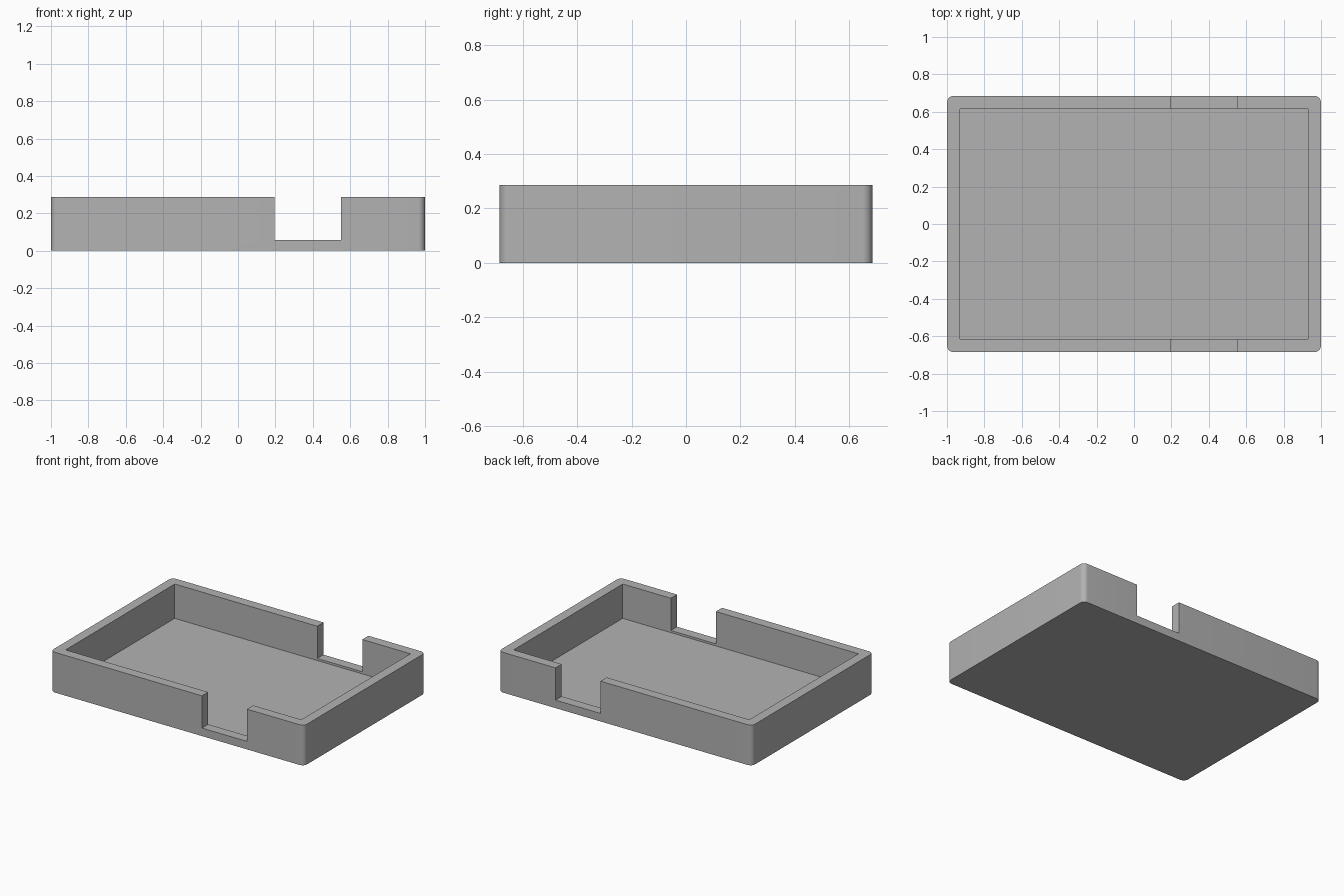
import bpy
import bmesh
from math import radians

if "Cube" in bpy.data.objects:
    bpy.data.objects.remove(bpy.data.objects["Cube"], do_unlink=True)

HALF_X, HALF_Y, HEIGHT = 1.0, 0.685, 0.287
WALL, FLOOR, CORNER = 0.07, 0.042, 0.036
NOTCH_LEFT, NOTCH_RIGHT, NOTCH_FLOOR = 0.195, 0.55, 0.057
TOP = HEIGHT + 0.1  # cutters reach past the rim

grey = bpy.data.materials.new("plain grey")
grey.use_nodes = True
colour = (0.45, 0.45, 0.45, 1)
grey.diffuse_color = colour
grey.node_tree.nodes["Principled BSDF"].inputs["Base Color"].default_value = colour


def box(name, low, high, radius=0):
    """Box between two corners, with optional rounded upright edges."""
    bm = bmesh.new()
    bmesh.ops.create_cube(bm, size=1)
    for v in bm.verts:
        v.co = [lo + (c + 0.5) * (hi - lo) for c, lo, hi in zip(v.co, low, high)]
    if radius:
        upright = [e for e in bm.edges
                   if abs(e.verts[0].co.z - e.verts[1].co.z) > 0.01]
        bmesh.ops.bevel(bm, geom=upright, offset=radius, segments=8,
                        profile=0.5, affect="EDGES")
    mesh = bpy.data.meshes.new(name)
    bm.to_mesh(mesh)
    bm.free()
    mesh.materials.append(grey)
    obj = bpy.data.objects.new(name, mesh)
    bpy.context.collection.objects.link(obj)
    return obj


# Tray body with rounded corners
tray = box("tray", (-HALF_X, -HALF_Y, 0), (HALF_X, HALF_Y, HEIGHT), CORNER)

# Hollow inside, and one notch running through both long walls
inner_x, inner_y = HALF_X - WALL, HALF_Y - WALL
cutters = [
    box("hollow_cutter", (-inner_x, -inner_y, FLOOR), (inner_x, inner_y, TOP)),
    box("notch_cutter", (NOTCH_LEFT, -HALF_Y - 0.1, NOTCH_FLOOR),
        (NOTCH_RIGHT, HALF_Y + 0.1, TOP)),
]

bpy.ops.object.select_all(action="DESELECT")
bpy.context.view_layer.objects.active = tray
tray.select_set(True)
for cutter in cutters:
    cutter.hide_render = True
    cut = tray.modifiers.new(cutter.name, "BOOLEAN")
    cut.operation = "DIFFERENCE"
    cut.solver = "EXACT"
    cut.object = cutter
    bpy.ops.object.modifier_apply(modifier=cut.name)
    bpy.data.objects.remove(cutter, do_unlink=True)

# Smooth corners, crisp rims
bpy.ops.object.shade_smooth_by_angle(angle=radians(30))
